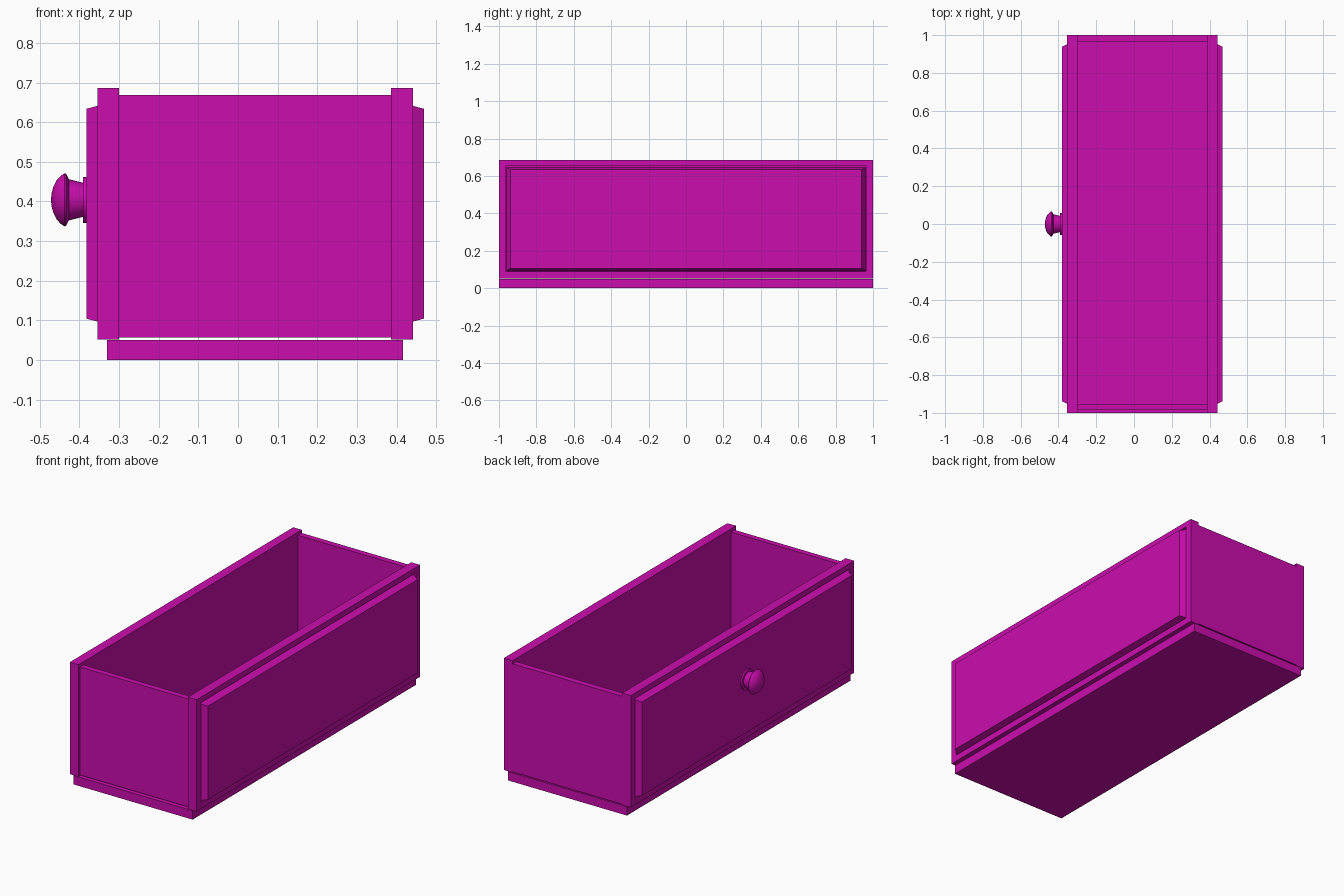
import bpy
import bmesh
import math
from mathutils import Matrix, Vector

cube = bpy.data.objects.get("Cube")
if cube:
    bpy.data.objects.remove(cube, do_unlink=True)

magenta = bpy.data.materials.new("magenta")
magenta.use_nodes = True
colour = (0.6, 0.004, 0.42, 1)
magenta.diffuse_color = colour
magenta.node_tree.nodes["Principled BSDF"].inputs["Base Color"].default_value = colour


def finish(name, bm):
    bmesh.ops.recalc_face_normals(bm, faces=bm.faces)
    mesh = bpy.data.meshes.new(name)
    bm.to_mesh(mesh)
    bm.free()
    mesh.materials.append(magenta)
    obj = bpy.data.objects.new(name, mesh)
    bpy.context.collection.objects.link(obj)
    return obj


def box(name, low, high):
    low, high = Vector(low), Vector(high)
    bm = bmesh.new()
    place = Matrix.Translation((low + high) / 2) @ Matrix.Diagonal((high - low).to_4d())
    bmesh.ops.create_cube(bm, size=1, matrix=place)
    return finish(name, bm)


def loft(name, rings):
    """Skin a list of equal-length rings and cap both ends."""
    bm = bmesh.new()
    loops = [[bm.verts.new(p) for p in ring] for ring in rings]
    for a, b in zip(loops, loops[1:]):
        for i in range(len(a)):
            j = (i + 1) % len(a)
            bm.faces.new((a[i], a[j], b[j], b[i]))
    bm.faces.new(loops[0])
    bm.faces.new(loops[-1])
    return finish(name, bm)


def panelled_wall(name, inner, outer):
    """Long wall with a groove around a bevelled raised field on its outer face."""
    side = 1 if outer > inner else -1
    # x, half length, bottom, top
    steps = [
        (inner, 1.0, 0.052, 0.686),
        (outer, 1.0, 0.052, 0.686),
        (outer, 0.962, 0.089, 0.655),
        (outer - side * 0.015, 0.962, 0.089, 0.655),
        (outer - side * 0.015, 0.96, 0.093, 0.645),
        (outer + side * 0.028, 0.938, 0.104, 0.634),
    ]
    return loft(name, [[(x, -y, lo), (x, y, lo), (x, y, hi), (x, -y, hi)]
                       for x, y, lo, hi in steps])


# Tray: base, long walls and end panels
box("base", (-0.33, -1, 0), (0.416, 1, 0.05))
panelled_wall("knob_side_wall", -0.30, -0.354)
panelled_wall("plain_side_wall", 0.386, 0.441)
box("front_end_panel", (-0.30, -0.986, 0.056), (0.386, -0.954, 0.668))
box("back_end_panel", (-0.30, 0.966, 0.056), (0.386, 1, 0.668))

# Turned knob: distance along x, radius
profile = [(-0.375, 0.058), (-0.391, 0.058), (-0.391, 0.043), (-0.427, 0.052),
           (-0.434, 0.066), (-0.438, 0.067), (-0.448, 0.06), (-0.458, 0.049),
           (-0.466, 0.033), (-0.47, 0.018), (-0.472, 0.003)]
SIDES = 32
angles = [math.tau * i / SIDES for i in range(SIDES)]
knob = loft("knob", [[(x, r * math.cos(a), 0.404 + r * math.sin(a)) for a in angles]
                     for x, r in profile])
bpy.ops.object.select_all(action="DESELECT")
knob.select_set(True)
bpy.context.view_layer.objects.active = knob
bpy.ops.object.shade_smooth_by_angle(angle=math.radians(35))
